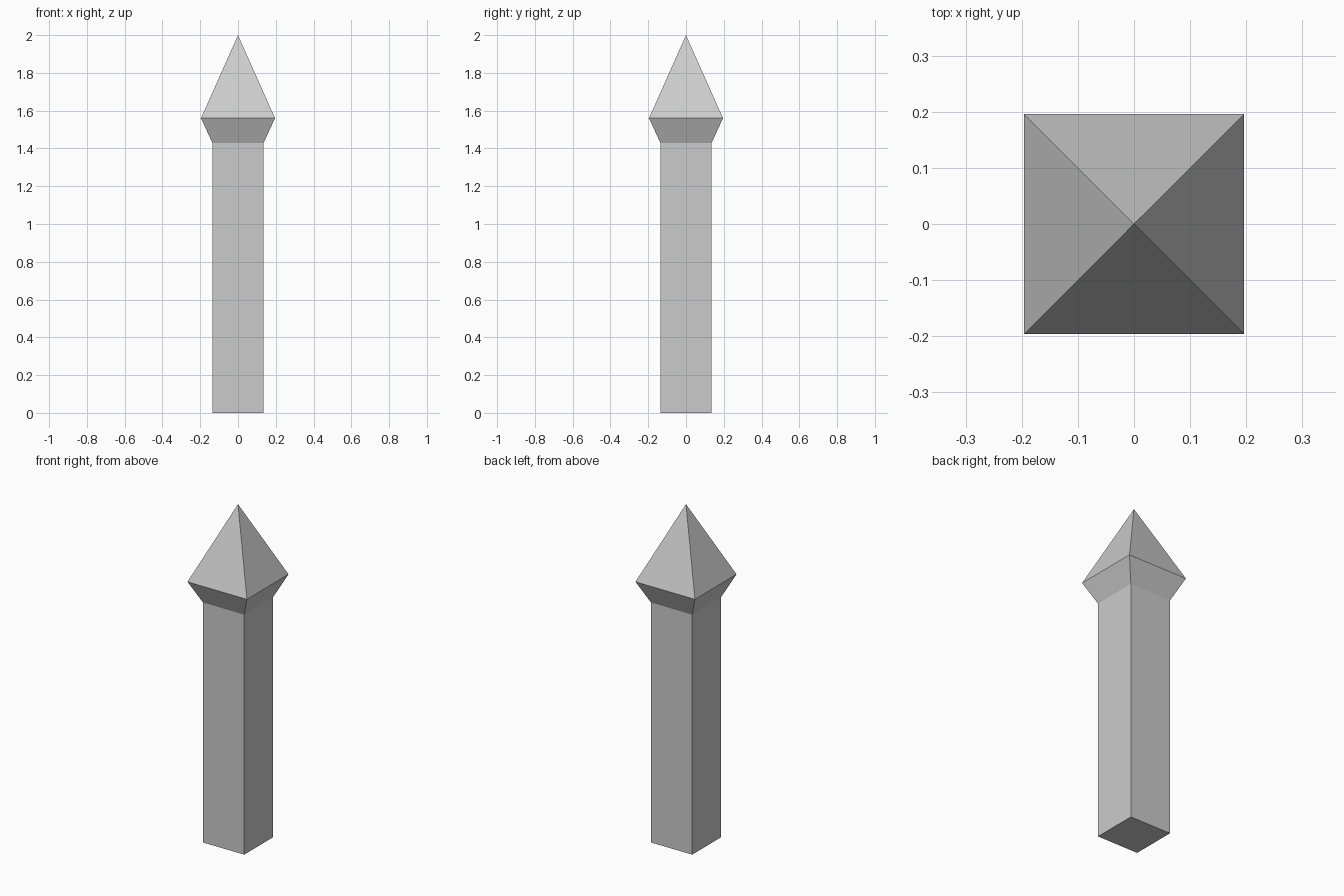
import bpy, bmesh
from mathutils import Matrix

if "Cube" in bpy.data.objects:
    bpy.data.objects.remove(bpy.data.objects["Cube"])

# (half width, height) rings from the base up: shaft foot, shaft top, flared collar
rings = [(0.136, 0.0), (0.136, 1.43), (0.196, 1.56)]
tip_height = 2.0

bm = bmesh.new()


def square_ring(half, z):
    return [bm.verts.new((sx * half, sy * half, z))
            for sx, sy in ((-1, -1), (1, -1), (1, 1), (-1, 1))]


loops = [square_ring(*r) for r in rings]

# Base cap
bm.faces.new(loops[0][::-1])

# Shaft and flared collar walls
for low, high in zip(loops, loops[1:]):
    for i in range(4):
        j = (i + 1) % 4
        bm.faces.new((low[i], low[j], high[j], high[i]))

# Pyramid point
tip = bm.verts.new((0, 0, tip_height))
for i in range(4):
    bm.faces.new((loops[-1][i], loops[-1][(i + 1) % 4], tip))

bmesh.ops.recalc_face_normals(bm, faces=bm.faces)
mesh = bpy.data.meshes.new("pointed_post")
bm.to_mesh(mesh)
bm.free()
bpy.context.collection.objects.link(bpy.data.objects.new("pointed_post", mesh))
